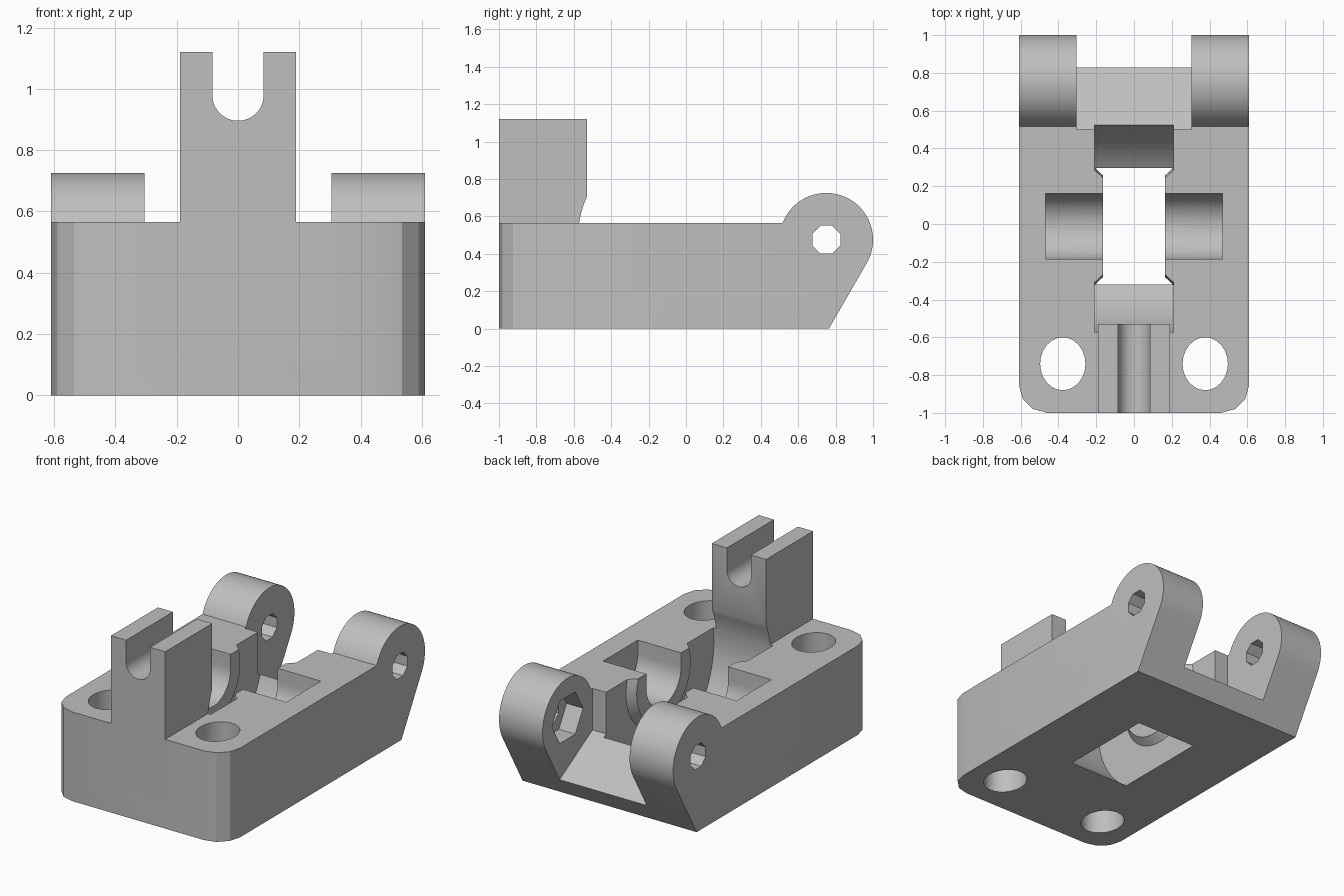
import bpy, bmesh
from math import sin, cos, pi, radians
from mathutils import Vector

cube = bpy.data.objects.get("Cube")
if cube:
    bpy.data.objects.remove(cube, do_unlink=True)

WIDTH = 0.61            # half width of the block
TOP = 0.565             # top of the block
PIN = (0.75, 0.475)     # hinge pin centre (y, z)
WHEEL = (-0.012, 0.475)  # wheel centre (y, z)

grey = bpy.data.materials.new("light_grey")
grey.use_nodes = True
grey.diffuse_color = (0.52, 0.52, 0.52, 1)
grey.node_tree.nodes["Principled BSDF"].inputs["Base Color"].default_value = (0.52, 0.52, 0.52, 1)


def arc(centre, rx, ry, start, end, steps):
    """Points along an arc, angles in degrees."""
    angles = [radians(start + (end - start) * i / steps) for i in range(steps + 1)]
    return [(centre[0] + rx * cos(a), centre[1] + ry * sin(a)) for a in angles]


def ring(centre, rx, ry, sides, turn=0):
    return arc(centre, rx, ry, turn, turn + 360, sides)[:-1]


def finish(name, bm):
    bmesh.ops.recalc_face_normals(bm, faces=bm.faces[:])
    mesh = bpy.data.meshes.new(name)
    bm.to_mesh(mesh)
    bm.free()
    mesh.materials.append(grey)
    obj = bpy.data.objects.new(name, mesh)
    bpy.context.collection.objects.link(obj)
    return obj


def prism(name, points, axis, low, high, corner=0):
    """Extrude a profile along an axis; corner rounds the upright front edges."""
    bm = bmesh.new()
    verts = []
    for p in points:
        co = list(p)
        co.insert(axis, low)
        verts.append(bm.verts.new(co))
    face = bm.faces.new(verts)
    made = bmesh.ops.extrude_face_region(bm, geom=[face])["geom"]
    step = Vector((0, 0, 0))
    step[axis] = high - low
    bmesh.ops.translate(bm, vec=step, verts=[g for g in made if isinstance(g, bmesh.types.BMVert)])
    if corner:
        edges = [e for e in bm.edges if all(v.co.y < -0.99 for v in e.verts)
                 and abs(e.verts[0].co.z - e.verts[1].co.z) > 0.1]
        bmesh.ops.bevel(bm, geom=edges, offset=corner, segments=3, profile=0.5, affect='EDGES')
    return finish(name, bm)


def lathe(name, profile, centre, sides):
    """Turn an (x, radius) profile about an axis parallel to x."""
    bm = bmesh.new()
    verts = [bm.verts.new((x, centre[0], centre[1] + r)) for x, r in profile]
    edges = [bm.edges.new(pair) for pair in zip(verts, verts[1:])]
    bmesh.ops.spin(bm, geom=verts + edges, cent=(0, *centre), axis=(1, 0, 0),
                   angle=2 * pi, steps=sides, use_duplicate=False)
    bmesh.ops.remove_doubles(bm, verts=bm.verts[:], dist=0.0005)
    return finish(name, bm)


def combine(target, other, operation):
    mod = target.modifiers.new(other.name, 'BOOLEAN')
    mod.operation, mod.solver, mod.object = operation, 'EXACT', other
    bpy.context.view_layer.objects.active = target
    bpy.ops.object.modifier_apply(modifier=mod.name)
    bpy.data.objects.remove(other, do_unlink=True)


# Block with rounded hinge end and rounded front corners
side = [(-1, 0), (0.7644, 0)] + arc(PIN, 0.25, 0.25, -30, 158.9, 40) + [(-1, TOP)]
body = prism("hinged_block", side, 0, -WIDTH, WIDTH, corner=0.15)

# Upright post at the front
post = prism("post", [(-1, 0.2), (-0.53, 0.2), (-0.53, 1.12), (-1, 1.12)], 0, -0.19, 0.19)
combine(body, post, 'UNION')

# Gap between the hinge lugs, with a sloping floor
gap = prism("lug_gap", [(0.5, 0.9), (0.5, 0.302), (1.2, -0.102), (1.2, 0.9)], 0, -0.305, 0.305)

# Wheel well, wider at the rim than at the hub
half = [(0.165, 0), (0.165, 0.27), (0.21, 0.312), (0.21, 0.567)]
well = lathe("wheel_well", half + [(-x, r) for x, r in reversed(half)], WHEEL, 72)

# Round-bottomed axle slot, open at the top
axle = prism("axle_slot", [(WHEEL[0] + 0.174, 0.8), (WHEEL[0] - 0.174, 0.8)]
             + arc(WHEEL, 0.174, 0.174, 180, 360, 24), 0, -0.468, 0.468)

# U-shaped notch through the post
notch = prism("post_notch", [(0.084, 1.3), (-0.084, 1.3)]
              + arc((0, 0.98), 0.084, 0.084, 180, 360, 20), 1, -1.2, -0.3)

# Hinge pin hole and the hexagonal nut pocket inside one lug
pin = prism("pin_hole", ring(PIN, 0.081, 0.081, 8, 22.5), 0, -0.8, 0.8)
nut = prism("nut_pocket", ring(PIN, 0.155, 0.155, 6), 0, 0.2, 0.42)

cutters = [gap, well, axle, notch, pin, nut]

# Mounting holes beside the post
for name, x in (("right_mount_hole", -0.377), ("left_mount_hole", 0.377)):
    cutters.append(prism(name, ring((x, -0.74), 0.12, 0.14, 24), 2, -0.3, 0.9))

for cutter in cutters:
    combine(body, cutter, 'DIFFERENCE')

# Smooth round surfaces, keep edges sharp
bpy.ops.object.select_all(action='DESELECT')
body.select_set(True)
bpy.context.view_layer.objects.active = body
bpy.ops.object.shade_smooth_by_angle(angle=radians(25))
